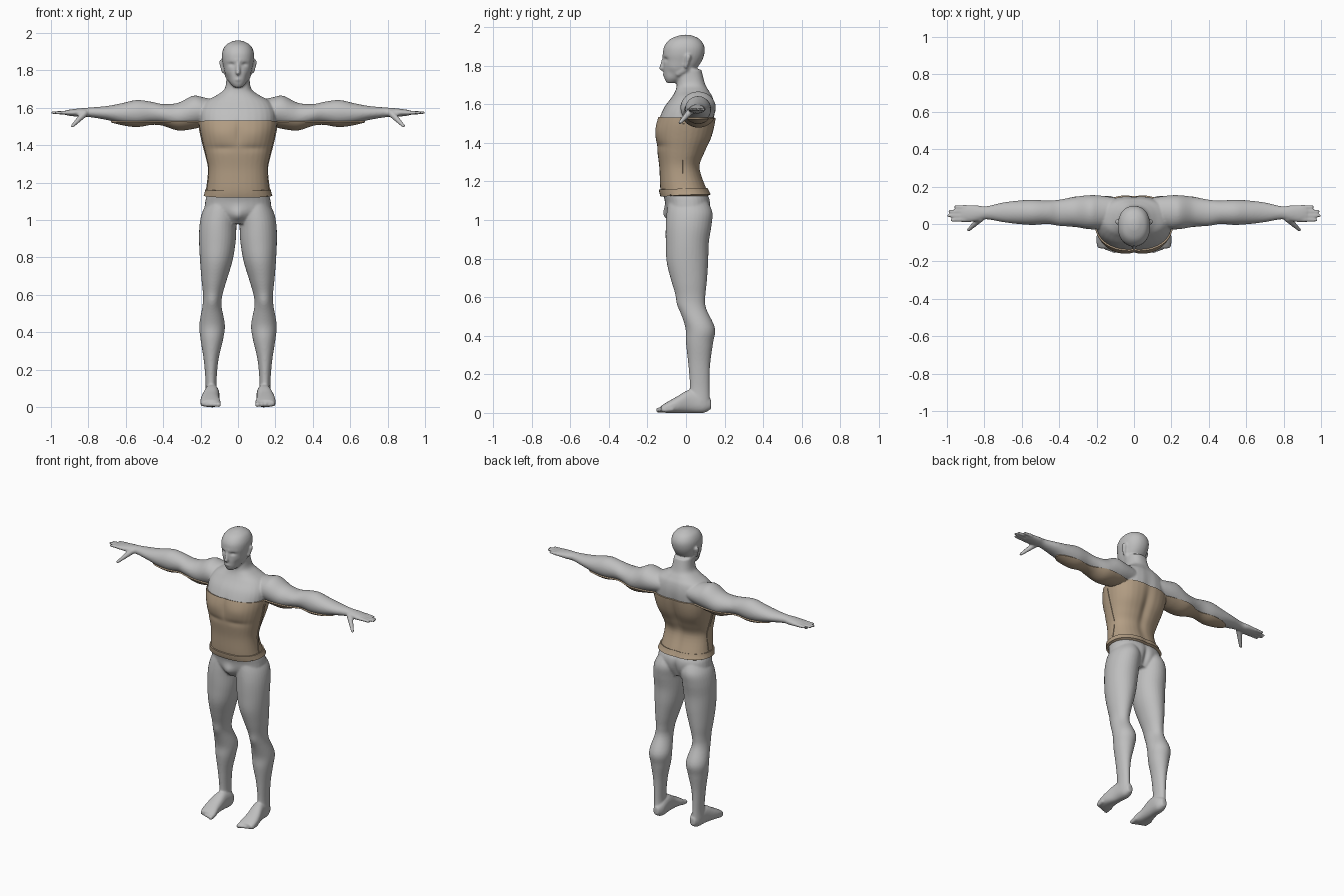
import bpy, bmesh, math
from mathutils import Vector, Matrix

cube = bpy.data.objects.get("Cube")
if cube:
    bpy.data.objects.remove(cube, do_unlink=True)


def material(name, colour):
    mat = bpy.data.materials.new(name)
    mat.use_nodes = True
    mat.diffuse_color = colour
    mat.node_tree.nodes["Principled BSDF"].inputs["Base Color"].default_value = colour
    return mat


skin = material("pale grey", (0.52, 0.52, 0.52, 1))
cloth = material("tan cloth", (0.45, 0.34, 0.23, 1))


def add_object(name, mesh, mat):
    obj = bpy.data.objects.new(name, mesh)
    bpy.context.scene.collection.objects.link(obj)
    mesh.materials.clear()
    mesh.materials.append(mat)
    mesh.shade_smooth()
    return obj


def catmull(a, b, c, d, t):
    """Smooth blend from b to c."""
    return b + 0.5 * t * (c - a + t * (2 * a - 5 * b + 4 * c - d + t * (3 * (b - c) + d - a)))


def loft(bm, axis, rows, side=1, power=1.0, steps=5, sides=32):
    """Skin oval sections; a row is position, low and high of both other axes."""
    others = [i for i in range(3) if i != axis]
    last = len(rows) - 1
    sections = []
    for i in range(last):
        near = [rows[max(0, min(last, i + k))] for k in (-1, 0, 1, 2)]
        for s in range(steps):
            sections.append([catmull(*column, s / steps) for column in zip(*near)])
    sections.append(rows[-1])
    rings = []
    for pos, u0, u1, v0, v1 in sections:
        ring = []
        for k in range(sides):
            angle = math.tau * k / sides
            c, s = math.cos(angle), math.sin(angle)
            co = Vector()
            co[axis] = pos
            co[others[0]] = (u0 + u1) / 2 + (u1 - u0) / 2 * math.copysign(abs(c) ** power, c)
            co[others[1]] = (v0 + v1) / 2 + (v1 - v0) / 2 * math.copysign(abs(s) ** power, s)
            co.x *= side
            ring.append(bm.verts.new(co))
        rings.append(ring)
    for low, high in zip(rings, rings[1:]):
        for k in range(sides):
            n = (k + 1) % sides
            bm.faces.new((low[k], low[n], high[n], high[k]))
    bm.faces.new(rings[0])
    bm.faces.new(rings[-1])


def chain(bm, start, end, r0, r1, side=1, count=8):
    """Row of overlapping balls, fused later into one tapered form."""
    start, end = Vector(start), Vector(end)
    for i in range(count):
        t = i / (count - 1)
        co = start.lerp(end, t)
        co.x *= side
        bmesh.ops.create_icosphere(bm, subdivisions=2, radius=r0 + (r1 - r0) * t,
                                   matrix=Matrix.Translation(co))


def symmetric(rows):
    return [(z, -w, w, y0, y1) for z, w, y0, y1 in rows]


# Section tables
torso = symmetric([
    (0.98, .08, -.07, .09), (1.04, .17, -.1, .12), (1.1, .175, -.11, .125),
    (1.16, .16, -.125, .1), (1.27, .15, -.13, .065), (1.35, .165, -.14, .09),
    (1.43, .185, -.148, .125), (1.51, .2, -.142, .145), (1.58, .2, -.115, .15),
    (1.635, .17, -.075, .14), (1.67, .11, -.055, .12), (1.705, .07, -.048, .1),
    (1.78, .06, -.05, .08)])
head = symmetric([
    (1.71, .022, -.1, -.05), (1.735, .045, -.112, 0), (1.78, .068, -.117, .05),
    (1.82, .078, -.117, .08), (1.86, .086, -.12, .095), (1.9, .084, -.113, .095),
    (1.935, .066, -.085, .073), (1.955, .032, -.04, .035), (1.96, .01, -.01, .01)])
arm = [
    (.1, 0, .14, 1.53, 1.64), (.18, -.025, .152, 1.51, 1.655), (.24, -.028, .154, 1.495, 1.665),
    (.32, -.015, .145, 1.487, 1.627), (.4, -.01, .13, 1.512, 1.62), (.46, 0, .125, 1.517, 1.632),
    (.54, -.005, .13, 1.505, 1.642), (.62, 0, .125, 1.515, 1.625), (.7, .01, .115, 1.535, 1.61),
    (.79, .025, .095, 1.55, 1.602), (.84, .015, .1, 1.552, 1.598), (.89, .01, .102, 1.556, 1.592),
    (.925, .015, .1, 1.562, 1.586)]
leg = [
    (1.1, .02, .16, -.09, .11), (1.04, .005, .192, -.1, .137), (.97, .008, .206, -.105, .132),
    (.88, .013, .208, -.105, .118), (.78, .03, .203, -.1, .115), (.68, .06, .195, -.075, .108),
    (.6, .083, .187, -.05, .1), (.54, .088, .19, -.035, .105), (.44, .07, .207, -.003, .15),
    (.36, .08, .2, 0, .14), (.25, .105, .183, .012, .125), (.13, .115, .173, .02, .122),
    (.06, .11, .175, .01, .125)]
foot = [
    (.13, .12, .155, .02, .07), (.09, .1, .172, 0, .1), (.02, .1, .18, 0, .12),
    (-.05, .1, .198, 0, .083), (-.1, .093, .2, 0, .055), (-.13, .095, .192, .003, .036)]

# Trunk, head and nose
bm = bmesh.new()
loft(bm, 2, torso, power=.85)
loft(bm, 2, head, power=.92)
chain(bm, (0, -.116, 1.835), (0, -.127, 1.787), .009, .013)

# Paired parts
for side in (1, -1):
    loft(bm, 0, arm, side)
    loft(bm, 2, leg, side)
    loft(bm, 1, foot, side, power=.85)
    # fingers and thumb
    for i, tip in enumerate((.972, .991, .985, .955)):
        y = .022 + .023 * i
        chain(bm, (.9, y, 1.574), (tip, y * 1.05 - .003, 1.574), .012, .009, side, 12)
    chain(bm, (.82, .03, 1.57), (.885, -.032, 1.503), .02, .01, side, 12)
    # toes
    for i in range(5):
        x, y = .105 + .021 * i, -.142 + .007 * i
        chain(bm, (x, y + .04, .02), (x, y, .014), .014, .015 - .001 * i, side)
    # ear, brow, eye, lip and jaw corner
    chain(bm, (.08, .0, 1.795), (.087, .012, 1.845), .01, .015, side)
    chain(bm, (.01, -.111, 1.853), (.052, -.088, 1.853), .012, .011, side)
    chain(bm, (0, -.112, 1.752), (.02, -.106, 1.75), .01, .006, side)
    chain(bm, (.045, -.04, 1.76), (.055, .0, 1.785), .02, .02, side)

bmesh.ops.recalc_face_normals(bm, faces=bm.faces)
mesh = bpy.data.meshes.new("body")
bm.to_mesh(mesh)
bm.free()
body = add_object("body", mesh, skin)

# Fuse all forms into one continuous surface
fuse = body.modifiers.new("fuse", "REMESH")
fuse.mode = "VOXEL"
fuse.voxel_size = .006
soften = body.modifiers.new("soften", "SMOOTH")
soften.factor = .5
soften.iterations = 5
bpy.context.view_layer.update()
graph = bpy.context.evaluated_depsgraph_get()
fused = bpy.data.meshes.new_from_object(body.evaluated_get(graph))
body.modifiers.clear()
body.data = fused
fused.materials.clear()
fused.materials.append(skin)

# Muscle relief: centre, reach on each axis, height
relief = [
    ((.09, -.14, 1.46), (.07, .07, .05), .008),    # chest
    ((0, -.15, 1.47), (.015, .06, .07), -.006),    # breastbone
    ((.08, -.14, 1.385), (.08, .06, .02), -.005),  # under chest
    ((0, .11, 1.38), (.03, .09, .2), -.014),       # spine
    ((.12, .12, 1.43), (.06, .06, .09), .007),     # back
    ((0, .13, 1.03), (.018, .06, .07), -.014),     # seat crease
    ((0, -.1, 1.03), (.035, .05, .035), .02),      # groin
    ((.138, -.04, .57), (.03, .03, .04), .006),    # kneecap
    ((.036, -.105, 1.832), (.017, .03, .01), -.009),  # eye socket
    ((.05, -.08, 1.765), (.018, .03, .025), -.004)]   # cheek
bm = bmesh.new()
bm.from_mesh(fused)
bm.normal_update()
for v in bm.verts:
    lift = 0
    for centre, reach, height in relief:
        p = (abs(v.co.x), v.co.y, v.co.z)
        d = sum(((a - b) / r) ** 2 for a, b, r in zip(p, centre, reach))
        if d < 6:
            lift += height * math.exp(-d)
    v.co += v.normal * lift
bm.to_mesh(fused)
bm.free()
fused.shade_smooth()


def garment(name, low, high, thickness):
    """Cut a box-shaped region from the body surface and thicken it outwards."""
    piece = bmesh.new()
    piece.from_mesh(body.data)
    for corner, sign in ((low, -1), (high, 1)):
        for axis in range(3):
            normal = Vector()
            normal[axis] = sign
            geom = piece.verts[:] + piece.edges[:] + piece.faces[:]
            bmesh.ops.bisect_plane(piece, geom=geom, plane_co=corner, plane_no=normal,
                                   clear_outer=True)
    data = bpy.data.meshes.new(name)
    piece.to_mesh(data)
    piece.free()
    obj = add_object(name, data, cloth)
    shell = obj.modifiers.new("thickness", "SOLIDIFY")
    shell.thickness = thickness
    shell.offset = 1
    crisp = obj.modifiers.new("crisp rim", "EDGE_SPLIT")
    crisp.split_angle = math.radians(50)


# Shirt with sleeve undersides, waist hem and side seams
garment("shirt", (-.7, -1, 1.135), (.7, 1, 1.53), .008)
garment("waist_hem", (-.3, -1, 1.125), (.3, 1, 1.16), .016)
garment("left_side_seam", (.1, -.018, 1.15), (.22, -.004, 1.5), .012)
garment("right_side_seam", (-.22, -.018, 1.15), (-.1, -.004, 1.5), .012)
